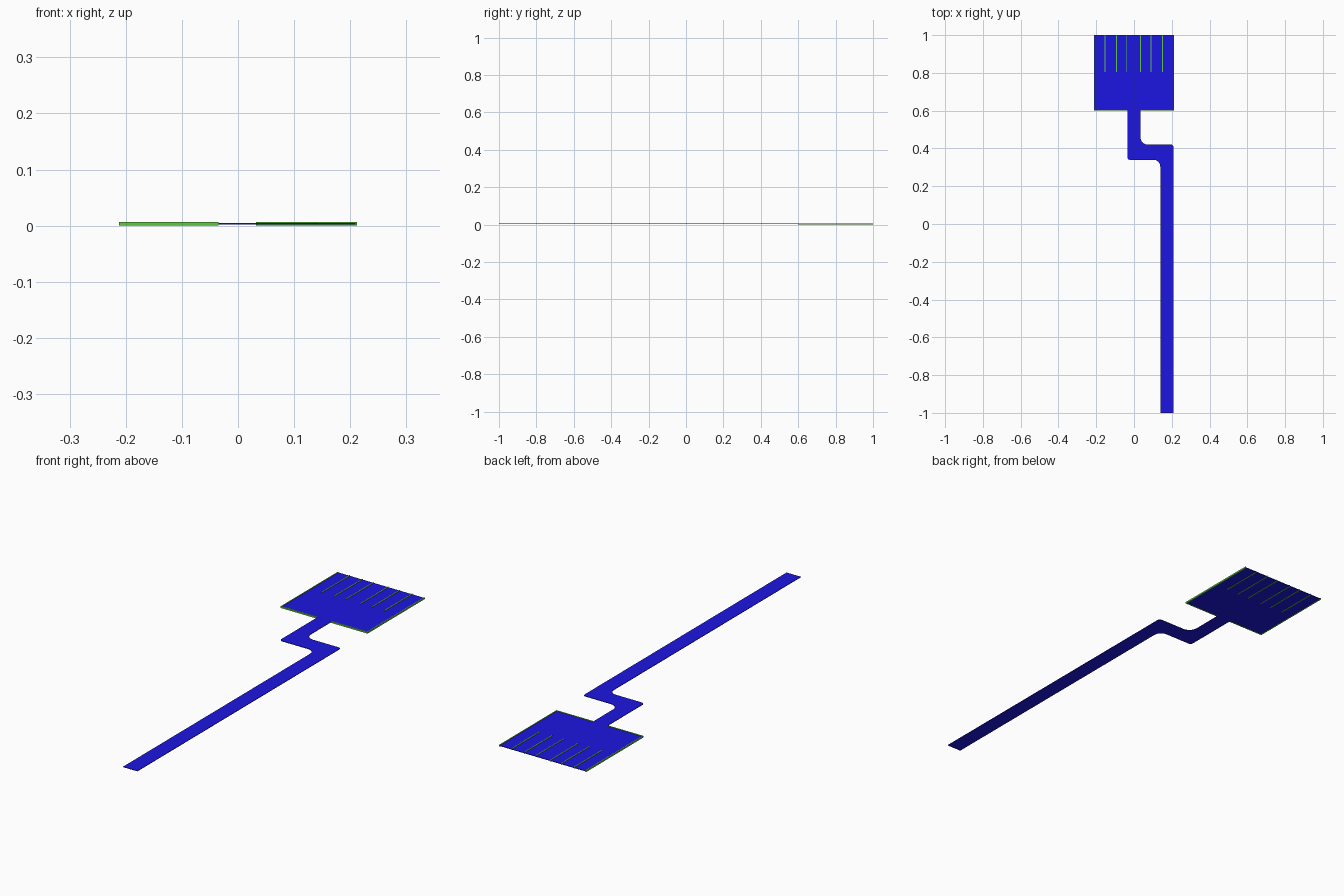
import bpy, bmesh, math
from mathutils import Vector

if "Cube" in bpy.data.objects:
    bpy.data.objects.remove(bpy.data.objects["Cube"])

def material(name, rgb):
    m = bpy.data.materials.new(name)
    m.diffuse_color = (*rgb, 1)
    m.use_nodes = True
    m.node_tree.nodes["Principled BSDF"].inputs["Base Color"].default_value = m.diffuse_color
    return m

BLUE = material("blue_film", (0.012, 0.008, 0.75))
GREEN = material("green_edge", (0.12, 0.58, 0.05))

def finish(name, bm, mat):
    bmesh.ops.recalc_face_normals(bm, faces=bm.faces)
    me = bpy.data.meshes.new(name)
    bm.to_mesh(me)
    bm.free()
    me.materials.append(mat)
    ob = bpy.data.objects.new(name, me)
    bpy.context.collection.objects.link(ob)
    return ob

def fillet(corners, steps=6):
    """Outline from (x, y, radius) corners; right-angle corners become arcs."""
    out = []
    for i, (x, y, r) in enumerate(corners):
        p = Vector((x, y))
        if r == 0:
            out.append(p)
            continue
        a = (Vector(corners[i - 1][:2]) - p).normalized()
        b = (Vector(corners[(i + 1) % len(corners)][:2]) - p).normalized()
        c = p + (a + b) * r
        for k in range(steps + 1):
            t = math.pi / 2 * k / steps
            out.append(c - b * r * math.cos(t) - a * r * math.sin(t))
    return out

def sheet(name, outline, z0, z1, mat):
    bm = bmesh.new()
    face = bm.faces.new([bm.verts.new((p.x, p.y, z0)) for p in outline])
    top = bmesh.ops.extrude_face_region(bm, geom=[face])["geom"]
    bmesh.ops.translate(bm, vec=(0, 0, z1 - z0),
                        verts=[v for v in top if isinstance(v, bmesh.types.BMVert)])
    return finish(name, bm, mat)

def strip(name, x0, x1, y0, y1):
    pts = [Vector(p) for p in ((x0, y0), (x1, y0), (x1, y1), (x0, y1))]
    return sheet(name, pts, 0, H, GREEN)

H = 0.007          # height of the green edging
W = 0.2125         # half width of the head
T = 0.004          # thickness of the edging
NL, NR = -0.035, 0.034

# Flexible ribbon: wide head, neck, sideways jog and long tail in one sheet
ribbon = fillet([
    (-W + T, 1, 0), (-W + T, 0.6 + T, 0), (NL, 0.6 + T, 0),
    (NL, 0.34, 0.012), (0.139, 0.34, 0.035), (0.139, -1, 0),
    (0.209, -1, 0), (0.209, 0.42, 0.012), (NR, 0.42, 0.04),
    (NR, 0.6 + T, 0), (W - T, 0.6 + T, 0), (W - T, 1, 0)])
sheet("ribbon", ribbon, 0.002, 0.0045, BLUE)

# Green edging round the head, open at the neck and at the back
strip("edge_left", -W, -W + T, 0.6, 1)
strip("edge_right", W - T, W, 0.6, 1)
strip("edge_front_left", -W + T, NL, 0.6, 0.6 + T)
strip("edge_front_right", NR, W - T, 0.6, 0.6 + T)

# Thin ribs separating the contacts
for i, x in enumerate((-0.154, -0.092, -0.038, 0.034, 0.09, 0.151)):
    strip(f"contact_rib_{i + 1}", x - 0.002, x + 0.002, 0.805, 1)
